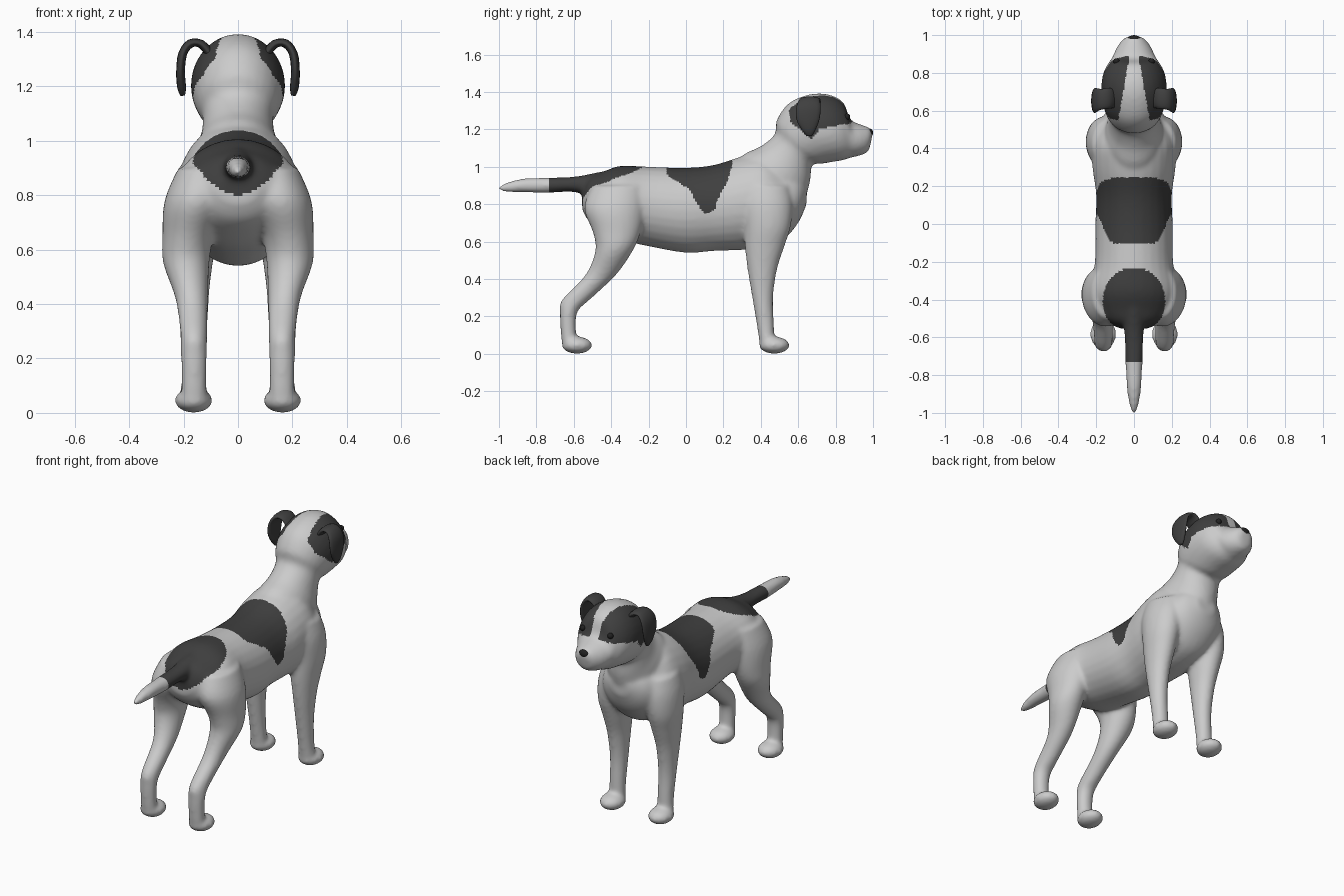
import bpy, bmesh, math
from mathutils import Vector, Matrix
from mathutils.bvhtree import BVHTree

if "Cube" in bpy.data.objects:
    bpy.data.objects.remove(bpy.data.objects["Cube"])


def material(name, value):
    m = bpy.data.materials.new(name)
    m.diffuse_color = (value, value, value, 1)
    m.use_nodes = True
    m.node_tree.nodes["Principled BSDF"].inputs["Base Color"].default_value = m.diffuse_color
    return m


white = material("white_coat", 0.6)
dark = material("dark_patches", 0.05)
black = material("black_nose", 0.015)


def spline(a, b, c, d, t):
    return 0.5 * (2 * b + (c - a) * t + (2 * a - 5 * b + 4 * c - d) * t * t
                  + (3 * b - a - 3 * c + d) * t ** 3)


def loft(bm, rings, segs=28, steps=4):
    """Closed tube through elliptical rings given as (centre, half axis u, half axis v)."""
    n, dense = len(rings), []
    for i in range(n - 1):
        q = [rings[max(0, min(n - 1, k))] for k in (i - 1, i, i + 1, i + 2)]
        for s in range(steps):
            dense.append([spline(*[r[j] for r in q], s / steps) for j in range(3)])
    dense.append(rings[-1])
    loops = [[bm.verts.new(c + u * math.cos(2 * math.pi * k / segs) + v * math.sin(2 * math.pi * k / segs))
              for k in range(segs)] for c, u, v in dense]
    faces = [bm.faces.new(loops[0]), bm.faces.new(loops[-1][::-1])]
    for a, b in zip(loops, loops[1:]):
        for k in range(segs):
            j = (k + 1) % segs
            faces.append(bm.faces.new((a[k], b[k], b[j], a[j])))
    bmesh.ops.recalc_face_normals(bm, faces=faces)


def spine_ring(y1, z1, y2, z2, w):
    """Ring from its upper and lower outline points and half width."""
    a, b = Vector((0, y1, z1)), Vector((0, y2, z2))
    return (a + b) / 2, Vector((w, 0, 0)), (a - b) / 2


def leg_ring(side, x, y, z, rx, ry):
    return Vector((side * x, y, z)), Vector((rx, 0, 0)), Vector((0, ry, 0))


def ball(bm, centre, radii, segs=20):
    bmesh.ops.create_uvsphere(bm, u_segments=segs, v_segments=segs // 2 + 2, radius=1,
                              matrix=Matrix.Translation(centre) @ Matrix.Diagonal((*radii, 1)))


def finish(name, bm, mat):
    me = bpy.data.meshes.new(name)
    bm.to_mesh(me)
    bm.free()
    me.materials.append(mat)
    ob = bpy.data.objects.new(name, me)
    bpy.context.collection.objects.link(ob)
    me.shade_smooth()
    return ob


# Torso, neck with head, and tail
torso = [(-.555, .87, -.555, .77, .07), (-.52, .94, -.52, .71, .14), (-.45, .97, -.45, .66, .2),
         (-.35, 1.005, -.35, .61, .23), (-.2, 1.0, -.2, .575, .207), (0, .995, 0, .54, .205),
         (.15, 1.01, .15, .55, .2), (.3, 1.055, .3, .555, .22), (.42, 1.07, .42, .57, .22),
         (.52, 1.0, .52, .61, .19), (.6, .96, .6, .7, .14), (.645, .91, .645, .8, .06)]
head = [(.2, .95, .6, .72, .16), (.3, 1.06, .645, .85, .155), (.4, 1.11, .665, .93, .135),
        (.475, 1.175, .675, 1.01, .13), (.485, 1.25, .72, 1.015, .15), (.55, 1.34, .78, 1.025, .17),
        (.66, 1.387, .84, 1.035, .172), (.76, 1.387, .87, 1.045, .155), (.84, 1.345, .89, 1.05, .125),
        (.878, 1.255, .91, 1.055, .11), (.93, 1.228, .945, 1.065, .09), (.982, 1.208, .972, 1.08, .06),
        (.998, 1.18, .985, 1.11, .03)]
tail = [(-.4, .985, -.42, .8, .075), (-.5, .965, -.5, .83, .06), (-.6, .947, -.6, .865, .05),
        (-.74, .942, -.74, .86, .045), (-.87, .937, -.87, .863, .038), (-.96, .915, -.96, .865, .024),
        (-1.002, .893, -1.002, .875, .008)]
bm = bmesh.new()
for part in (torso, head, tail):
    loft(bm, [spine_ring(*r) for r in part])

# Legs and paws on both sides
hind_leg = [(.13, -.36, .9, .09, .14), (.15, -.38, .78, .12, .165), (.183, -.37, .65, .095, .128),
            (.19, -.385, .55, .085, .1), (.17, -.457, .42, .06, .082), (.162, -.588, .29, .05, .075),
            (.162, -.628, .22, .048, .046), (.162, -.628, .1, .046, .041), (.162, -.62, .04, .05, .04)]
front_leg = [(.13, .42, .9, .09, .13), (.15, .43, .8, .1, .14), (.165, .435, .68, .09, .125),
             (.165, .42, .57, .075, .105), (.165, .408, .45, .06, .079), (.163, .41, .3, .05, .056),
             (.162, .425, .15, .046, .046), (.162, .435, .04, .05, .04)]
for side in (-1, 1):
    for leg, paw_y in ((hind_leg, -.583), (front_leg, .472)):
        loft(bm, [leg_ring(side, *r) for r in leg])
        ball(bm, (side * .163, paw_y, .046), (.07, .082, .046))

# Fuse everything into one smooth skin
skin = finish("body", bm, white)
fuse = skin.modifiers.new("fuse", 'REMESH')
fuse.mode, fuse.voxel_size = 'VOXEL', .011
soft = skin.modifiers.new("soften", 'SMOOTH')
soft.factor, soft.iterations = .5, 10
dg = bpy.context.evaluated_depsgraph_get()
me = bpy.data.meshes.new_from_object(skin.evaluated_get(dg))
skin.modifiers.clear()
skin.data = me
me.materials.clear()
for m in (white, dark):
    me.materials.append(m)
me.shade_smooth()


def lower_edge(table, y):
    for (y0, z0), (y1, z1) in zip(table, table[1:]):
        if y0 <= y <= y1:
            return z0 + (z1 - z0) * (y - y0) / (y1 - y0)
    return 9


# Coat patches: saddle, rump, tail band and eye mask
saddle = [(-.1, .96), (-.09, .945), (.02, .88), (.06, .8), (.105, .745), (.15, .77),
          (.18, .85), (.225, .93), (.245, 1.0)]
mask = [(.55, 1.28), (.56, 1.24), (.61, 1.2), (.67, 1.145), (.715, 1.2), (.8, 1.22), (.89, 1.235)]
for f in me.polygons:
    x, y, z = f.center
    rump = (x / .165) ** 2 + ((y + .41) / .19) ** 2 + ((z - .93) / .2) ** 2 < 1
    band = -.735 < y < -.55 and z > .83 and abs(x) < .07
    face = abs(x) > .04 + (.8 - y) * .17 and z > lower_edge(mask, y)
    f.material_index = int(rump or band or face or z > lower_edge(saddle, y))

# Folded ears: (x, z, half breadth along y, y)
ear = [(.1, 1.315, .05, .665), (.135, 1.355, .055, .665), (.175, 1.357, .055, .66),
       (.203, 1.32, .065, .655), (.211, 1.255, .062, .652), (.207, 1.195, .036, .656),
       (.203, 1.165, .014, .66)]
for side, label in ((-1, "left"), (1, "right")):
    bm = bmesh.new()
    rings = []
    for i, (x, z, hy, y) in enumerate(ear):
        a, b = ear[max(i - 1, 0)], ear[min(i + 1, len(ear) - 1)]
        normal = Vector((a[1] - b[1], 0, b[0] - a[0])).normalized()
        normal.x *= side
        rings.append((Vector((side * x, y, z)), Vector((0, hy, 0)), normal * (.016 if i < 6 else .008)))
    loft(bm, rings, 16, 3)
    finish(label + "_ear", bm, dark)

    # Eyes set on the skin
    tree = BVHTree.FromPolygons([v.co for v in me.vertices], [p.vertices for p in me.polygons])
    spot = tree.find_nearest(Vector((side * .1, .88, 1.275)))[0]
    bm = bmesh.new()
    ball(bm, spot, (.017, .017, .017), 14)
    finish(label + "_eye", bm, black)

# Nose
bm = bmesh.new()
ball(bm, (0, .978, 1.182), (.034, .022, .024), 16)
finish("nose", bm, black)
